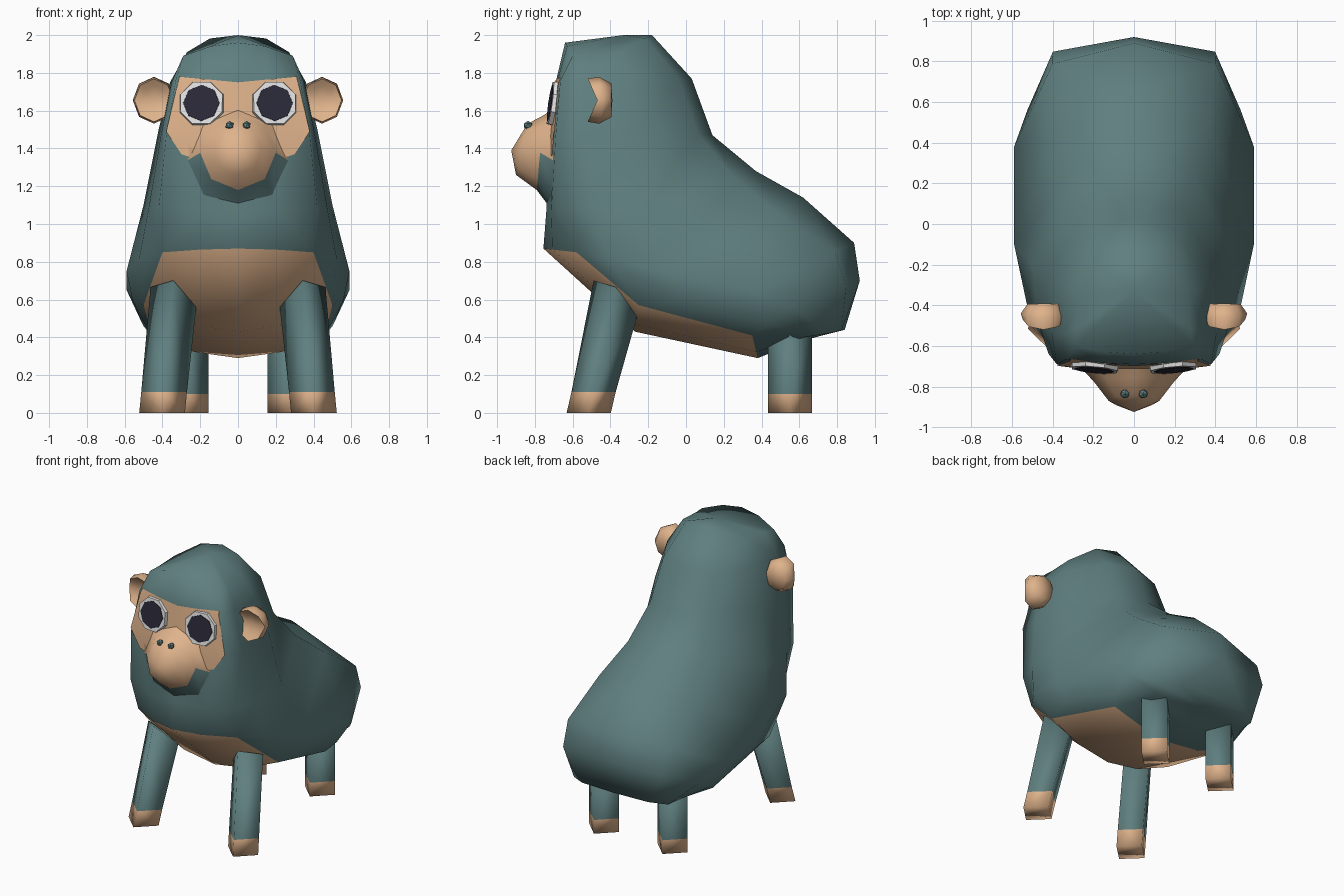
import bpy, bmesh, math
from mathutils import Vector, Matrix, Euler
from mathutils.bvhtree import BVHTree

if "Cube" in bpy.data.objects:
    bpy.data.objects.remove(bpy.data.objects["Cube"])


def material(name, rgb):
    m = bpy.data.materials.new(name)
    m.use_nodes = True
    m.diffuse_color = (*rgb, 1)
    m.node_tree.nodes["Principled BSDF"].inputs["Base Color"].default_value = (*rgb, 1)
    return m


FUR = material("teal_fur", (0.115, 0.212, 0.214))
SKIN = material("tan_skin", (0.74, 0.45, 0.26))
WHITE = material("eye_white", (0.76, 0.76, 0.76))
DARK = material("dark_pupil", (0.024, 0.022, 0.04))


def finish(bm, name, mats, angle=80):
    bmesh.ops.recalc_face_normals(bm, faces=bm.faces)
    me = bpy.data.meshes.new(name)
    bm.to_mesh(me)
    bm.free()
    ob = bpy.data.objects.new(name, me)
    bpy.context.collection.objects.link(ob)
    for m in mats:
        me.materials.append(m)
    bpy.ops.object.select_all(action='DESELECT')
    ob.select_set(True)
    bpy.context.view_layer.objects.active = ob
    bpy.ops.object.shade_smooth_by_angle(angle=math.radians(angle))


def loft(bm, rings, paint=lambda row, col: 0):
    """Skin closed rings of points; returns the vertex rings."""
    vr = [[bm.verts.new(p) for p in r] for r in rings]
    n = len(vr[0])
    for i in range(len(vr) - 1):
        for j in range(n):
            k = (j + 1) % n
            f = bm.faces.new((vr[i][j], vr[i][k], vr[i + 1][k], vr[i + 1][j]))
            f.material_index = paint(i, j)
    return vr


def fan(bm, ring, centre):
    c = bm.verts.new(centre)
    for j in range(len(ring)):
        bm.faces.new((ring[j], ring[(j + 1) % len(ring)], c))


# Body rings, crown to rump: (front y z), (edge x y z), (widest x y z), (back y z), back squareness
RINGS = [
    ((-.64, 1.96), (.29, -.60, 1.89), (.27, -.35, 1.91), (-.18, 2.00), .55),
    ((-.69, 1.75), (.33, -.665, 1.76), (.36, -.30, 1.75), (.03, 1.77), .58),
    ((-.72, 1.45), (.38, -.69, 1.47), (.42, -.25, 1.50), (.14, 1.47), .58),
    ((-.74, 1.06), (.42, -.64, 1.08), (.50, -.20, 1.10), (.37, 1.28), .58),
    ((-.755, .87), (.40, -.58, 0.85), (.59, -.10, 0.75), (.62, 1.14), .62),
    ((-.27, 0.43), (.50, -.25, 0.57), (.59, .38, 0.65), (.89, 0.90), .68),
    ((.38, 0.29), (.46, .35, 0.41), (.525, .56, 0.56), (.92, 0.70), .76),
    ((.58, 0.37), (.36, .62, 0.40), (.38, .75, 0.42), (.84, 0.44), .70),
]


def mix(a, b, tx, t):
    p = a.lerp(b, t)
    p.x = a.x + (b.x - a.x) * tx
    return p


def body_ring(front, edge, wide, back, square):
    f, b = Vector((0, *front)), Vector((0, *back))
    e, w = Vector(edge), Vector(wide)
    half = [f, mix(f, e, .5, .27), e, mix(e, w, .65, .35), w, mix(w, b, 1 - square, .8), b]
    return half + [Vector((-p.x, p.y, p.z)) for p in half[5:0:-1]]


bm = bmesh.new()
vr = loft(bm, [body_ring(*r) for r in RINGS],
          lambda row, col: int(row in (4, 5) and col in (0, 1, 10, 11)))
fan(bm, vr[0], (0, -.33, 2.0))
fan(bm, vr[-1], (0, .72, .41))
bmesh.ops.recalc_face_normals(bm, faces=bm.faces)
bmesh.ops.triangulate(bm, faces=bm.faces)
surface = BVHTree.FromBMesh(bm)
finish(bm, "body", [FUR, SKIN])


def front_y(x, z):
    hit = surface.ray_cast(Vector((x, -3, z)), Vector((0, 1, 0)))[0]
    return hit.y if hit else -.7


# Face mask: thin plate laid on the front of the head
half = [(.31, 1.78), (.345, 1.62), (.38, 1.49), (.30, 1.37), (.20, 1.335), (.10, 1.30)]
outline = [(0, 1.75)] + half + [(0, 1.29)] + [(-x, z) for x, z in reversed(half)]
bm = bmesh.new()
bm.faces.new([bm.verts.new((x, 0, z)) for x, z in outline])
bmesh.ops.triangulate(bm, faces=bm.faces)
bmesh.ops.subdivide_edges(bm, edges=bm.edges, cuts=5, use_grid_fill=True)
for v in bm.verts:
    v.co.y = front_y(v.co.x * .99, v.co.z) - .007
finish(bm, "face_mask", [SKIN])

# Muzzle: flared rings (half width, top y z, bottom y z), fur under the chin
rings = []
for rx, ty, tz, by, bz in ((.27, -.70, 1.61, -.70, 1.06),
                           (.20, -.755, 1.575, -.79, 1.18),
                           (.125, -.84, 1.53, -.90, 1.26)):
    ring = []
    for k in range(8):
        a = math.tau * k / 8
        t = (1 + math.sin(a)) / 2
        ring.append((rx * math.cos(a), by + (ty - by) * t, bz + (tz - bz) * t))
    rings.append(ring)
bm = bmesh.new()
vr = loft(bm, rings, lambda row, col: int(row == 0 and col >= 4))
fan(bm, vr[-1], (0, -.925, 1.39))
finish(bm, "muzzle", [SKIN, FUR])


def ear(side, name):
    # Cupped disc: dished front centre, rim swept back at the sides
    rings = []
    for r, y, bend in ((.6, -.47, .02), (.92, -.47, .05), (1, -.44, .02), (.72, -.395, 0)):
        ring = []
        for k in range(8):
            a = math.tau * k / 8
            c, s = math.cos(a), math.sin(a)
            ring.append((side * (.445 + .112 * r * c), y - bend * abs(s), 1.655 + .124 * r * s))
        rings.append(ring)
    bm = bmesh.new()
    vr = loft(bm, rings)
    fan(bm, vr[0], (side * .44, -.465, 1.655))
    fan(bm, vr[-1], (side * .44, -.39, 1.655))
    finish(bm, name, [SKIN])


def eye(side, name):
    x, z = side * .192, 1.638
    frame = (Matrix.Translation((x, front_y(x, z) - .004, z))
             @ Euler((math.radians(82), 0, math.radians(5 * side))).to_matrix().to_4x4())
    for part, r1, r2, depth, off, turn, mat in (
            ("rim", .130, .120, .044, 0, 22.5, WHITE),
            ("pupil", .098, .096, .008, .021, 0, DARK)):
        bm = bmesh.new()
        bmesh.ops.create_cone(
            bm, cap_ends=True, segments=8, radius1=r1, radius2=r2, depth=depth,
            matrix=frame @ Matrix.Translation((0, 0, off)) @ Matrix.Rotation(math.radians(turn), 4, 'Z'))
        finish(bm, name + "_" + part, [mat], 25)


def nostril(side, name):
    bm = bmesh.new()
    bmesh.ops.create_icosphere(
        bm, subdivisions=1, radius=.024,
        matrix=Matrix.Translation((side * .045, -.836, 1.522)))
    finish(bm, name, [FUR], 30)


def leg(side, foot, top, band, tilt, name):
    # Square leg set cornerwise, tan foot below the band, top cut tilted forward and out
    foot, top = Vector(foot), Vector(top)
    rings = []
    for t, lean in ((0, 0), (band / top.z, 0), (1, tilt)):
        p = foot.lerp(top, t)
        ring = []
        for c, s in ((1, 0), (0, 1), (-1, 0), (0, -1)):
            ring.append((side * (p.x + .121 * c), p.y + .117 * s, p.z + lean * (.6 * c - s)))
        rings.append(ring)
    bm = bmesh.new()
    vr = loft(bm, rings, lambda row, col: 1 if row == 0 else 0)
    bm.faces.new(vr[0]).material_index = 1
    bm.faces.new(vr[-1])
    finish(bm, name, [FUR, SKIN], 100)


for side, label in ((1, "left"), (-1, "right")):
    ear(side, label + "_ear")
    eye(side, label + "_eye")
    nostril(side, label + "_nostril")
    leg(side, (.402, -.515, 0), (.342, -.372, .613), .11, .088, label + "_front_leg")
    leg(side, (.277, .55, 0), (.277, .55, .46), .10, 0, label + "_back_leg")
